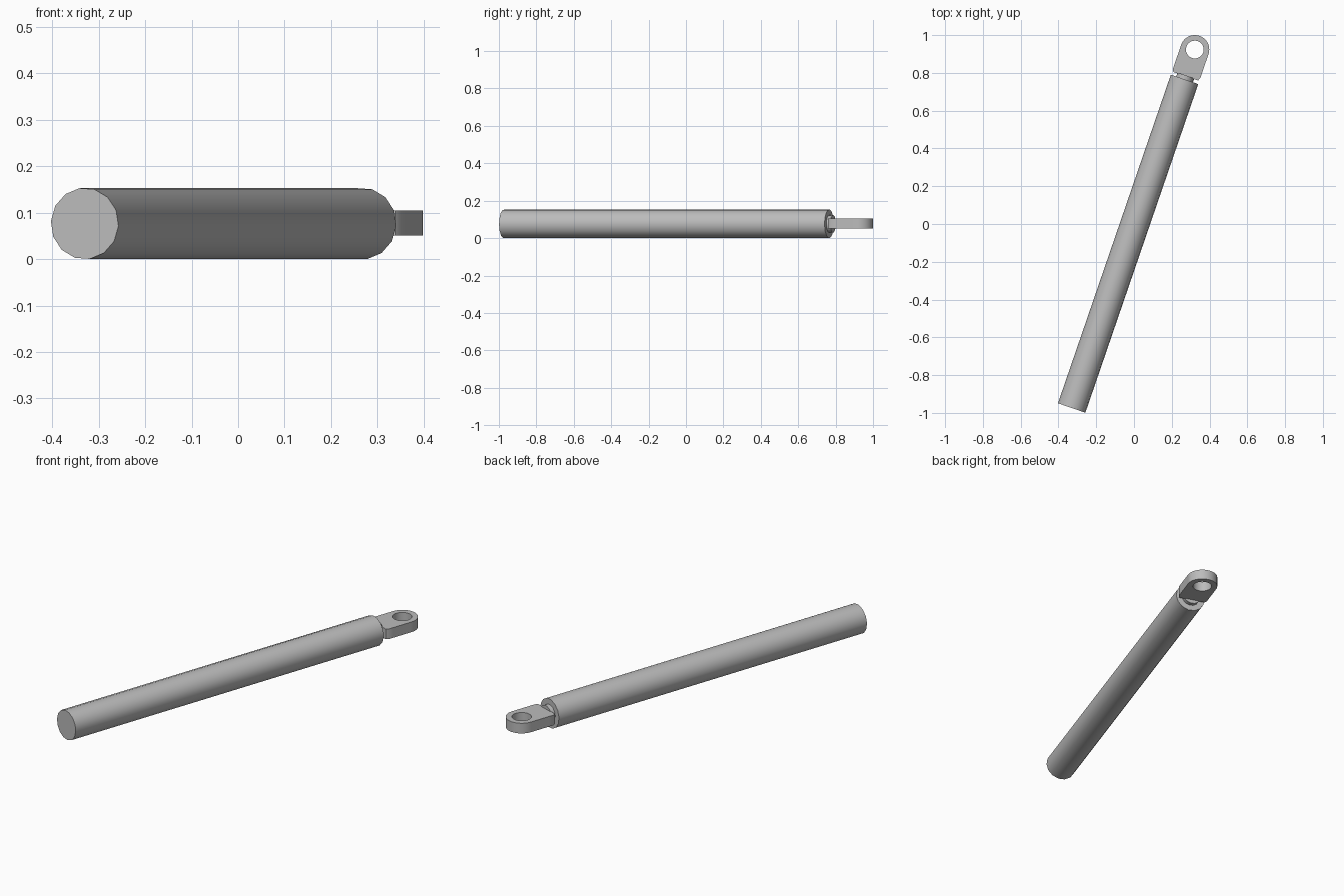
import bpy, bmesh
from math import sin, cos, pi, radians
from mathutils import Matrix, Vector

cube = bpy.data.objects.get("Cube")
if cube:
    bpy.data.objects.remove(cube, do_unlink=True)

grey = bpy.data.materials.new("plain_grey")
grey.use_nodes = True
colour = (0.5, 0.5, 0.5, 1)
grey.diffuse_color = colour
grey.node_tree.nodes["Principled BSDF"].inputs["Base Color"].default_value = colour

# The actuator lies along local y, with its origin at the eye centre
START = Vector((-0.33, -0.974, 0.0765))
EYE = Vector((0.322, 0.9235, 0.0775))
axis = EYE - START
axis.z = 0
LENGTH = axis.length
PLACE = Matrix.Translation(EYE) @ Vector((0, 1, 0)).rotation_difference(axis).to_matrix().to_4x4()


def finish(name, bm):
    bmesh.ops.recalc_face_normals(bm, faces=bm.faces)
    mesh = bpy.data.meshes.new(name)
    bm.to_mesh(mesh)
    bm.free()
    mesh.materials.append(grey)
    ob = bpy.data.objects.new(name, mesh)
    bpy.context.collection.objects.link(ob)
    ob.matrix_world = PLACE
    bpy.ops.object.select_all(action='DESELECT')
    ob.select_set(True)
    bpy.context.view_layer.objects.active = ob
    bpy.ops.object.shade_smooth_by_angle(angle=radians(35))


def bar(name, radius, y0, y1, sides, phase):
    """Closed round bar along local y."""
    bm = bmesh.new()
    rings = []
    for y in (y0, y1):
        rings.append([bm.verts.new((radius * cos(a), y, radius * sin(a) - 0.001))
                      for a in (phase + 2 * pi * i / sides for i in range(sides))])
    for i in range(sides):
        j = (i + 1) % sides
        bm.faces.new((rings[0][i], rings[0][j], rings[1][j], rings[1][i]))
    for ring in rings:
        bm.faces.new(ring)
    finish(name, bm)


# Main barrel and the short neck that joins it to the eye
bar("barrel", 0.077, -LENGTH, -0.167, 14, radians(-4))
bar("neck", 0.047, -0.2, -0.145, 14, radians(-4))

# Rounded eye lug with a through hole
R, HOLE, BACK, HALF, STEPS = 0.0765, 0.047, 0.149, 0.027, 72


def reach(a):
    """Distance from the hole centre to the lug outline at angle a."""
    if sin(a) >= -1e-6:
        return R
    return min(R / max(abs(cos(a)), 1e-6), BACK / abs(sin(a)))


bm = bmesh.new()
columns = []
for i in range(STEPS):
    a = 2 * pi * i / STEPS
    columns.append([bm.verts.new((r * cos(a), r * sin(a), z))
                    for r, z in ((HOLE, -HALF), (reach(a), -HALF),
                                 (reach(a), HALF), (HOLE, HALF))])
for i in range(STEPS):
    a, b = columns[i], columns[(i + 1) % STEPS]
    for k in range(4):
        m = (k + 1) % 4
        bm.faces.new((a[k], a[m], b[m], b[k]))
finish("eye_lug", bm)
